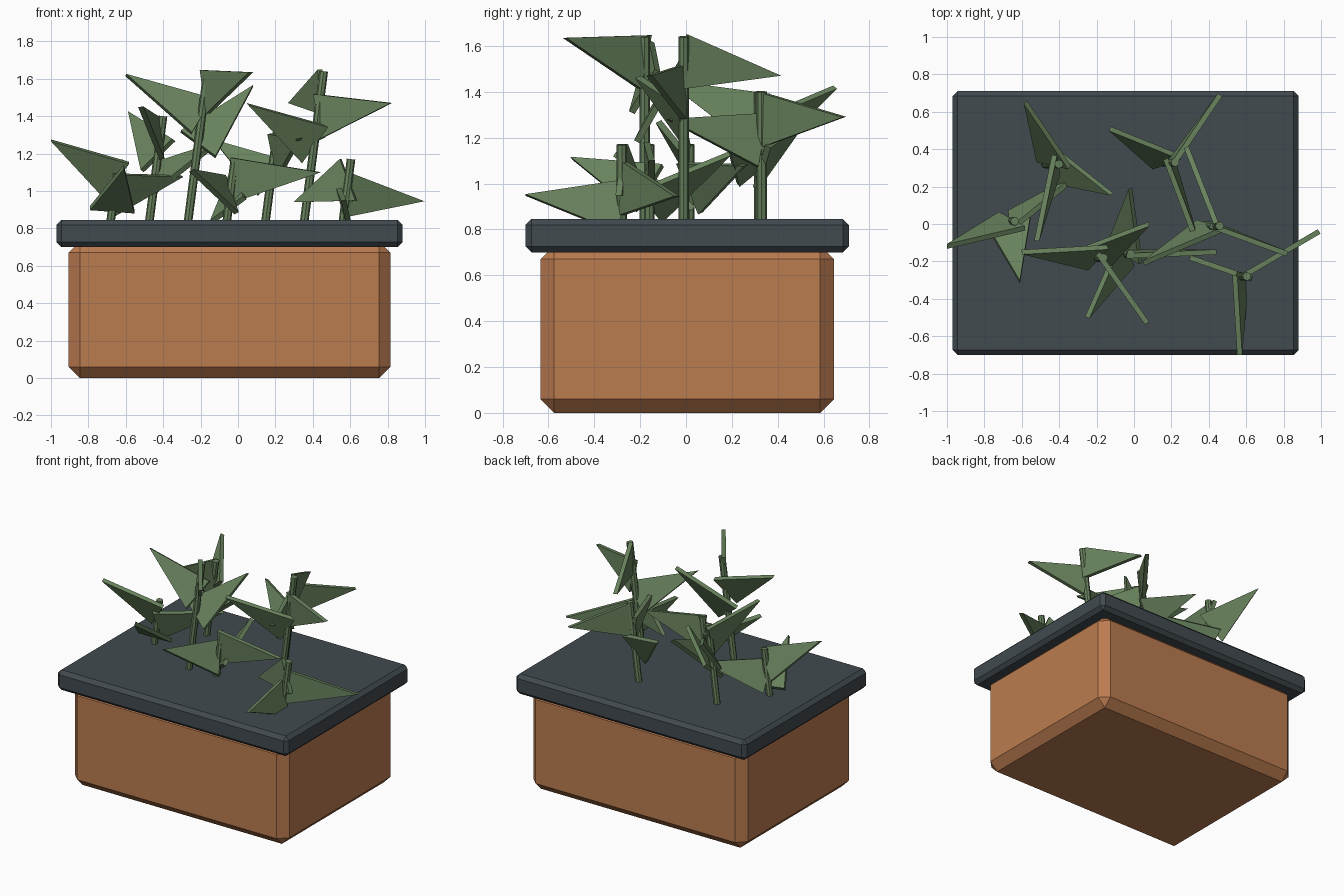
import bpy, bmesh, math
from mathutils import Vector

if "Cube" in bpy.data.objects:
    bpy.data.objects.remove(bpy.data.objects["Cube"])


def material(name, rgb):
    m = bpy.data.materials.new(name)
    m.diffuse_color = (*rgb, 1)
    m.use_nodes = True
    m.node_tree.nodes["Principled BSDF"].inputs["Base Color"].default_value = m.diffuse_color
    return m


clay = material("terracotta", (0.50, 0.20, 0.08))
slate = material("dark slate", (0.054, 0.069, 0.08))
green = material("leaf green", (0.14, 0.225, 0.11))


def finish(name, bm, mat):
    bmesh.ops.recalc_face_normals(bm, faces=bm.faces)
    me = bpy.data.meshes.new(name)
    bm.to_mesh(me)
    bm.free()
    me.materials.append(mat)
    ob = bpy.data.objects.new(name, me)
    bpy.context.collection.objects.link(ob)
    return ob


def bevelled_box(name, lo, hi, bevel, mat):
    bm = bmesh.new()
    bmesh.ops.create_cube(bm, size=1)
    lo, hi = Vector(lo), Vector(hi)
    for v in bm.verts:
        v.co = Vector([(lo[a] + hi[a]) / 2 + v.co[a] * (hi[a] - lo[a]) for a in range(3)])
    bmesh.ops.bevel(bm, geom=bm.edges[:], offset=bevel, segments=1, affect='EDGES')
    return finish(name, bm, mat)


# Planter body and its wide lid-like rim
bevelled_box("planter_body", (-0.905, -0.635, 0), (0.815, 0.645, 0.73), 0.06, clay)
bevelled_box("planter_rim", (-0.97, -0.70, 0.70), (0.88, 0.71, 0.845), 0.026, slate)


def stem(name, a, b, r=0.023, sides=8):
    bm = bmesh.new()
    d = b - a
    q = d.to_track_quat('Z', 'Y')
    rings = [[bm.verts.new(p + q @ Vector((r * math.cos(t), r * math.sin(t), 0)))
              for t in [2 * math.pi * k / sides for k in range(sides)]] for p in (a, b)]
    for k in range(sides):
        n = (k + 1) % sides
        bm.faces.new((rings[0][k], rings[0][n], rings[1][n], rings[1][k]))
    for ring in rings:
        bm.faces.new(ring)
    finish(name, bm, green)


def leaf(name, root, tip, roll, half=0.12, thick=0.028):
    # Triangular blade: base edge across the stem, point at the tip
    d = (tip - root).normalized()
    left = Vector((0, 0, 1)).cross(d).normalized()
    up = d.cross(left)
    r = math.radians(roll)
    w = up * math.cos(r) - left * math.sin(r)
    n = d.cross(w) * thick / 2
    pts = (root + w * half, root - w * half, tip)
    bm = bmesh.new()
    sides = [[bm.verts.new(p + s * n) for p in pts] for s in (1, -1)]
    for s in sides:
        bm.faces.new(s)
    for k in range(3):
        j = (k + 1) % 3
        bm.faces.new((sides[0][k], sides[0][j], sides[1][j], sides[1][k]))
    finish(name, bm, green)


# Stems come in three heights; each carries three leaves at these heights
tops = (1.17, 1.40, 1.64)
roots = ((0.90, 0.98, 1.06), (1.07, 1.19, 1.28), (1.25, 1.40, 1.53))
# Per plant: depth, then (tip x, y, z, roll) of each leaf
plants = (
    (0.015, ((-0.61, -0.31, 1.13, 85), (-0.30, 0.26, 1.08, 20), (-1.00, -0.12, 1.27, -30))),
    (0.32, ((-0.12, 0.16, 1.25, -45), (-0.58, 0.65, 1.42, 35), (-0.52, -0.09, 1.45, 10))),
    (-0.18, ((0.08, 0.00, 1.56, -40), (-0.60, -0.15, 1.62, 30), (0.07, -0.53, 1.635, 0))),
    (-0.16, ((-0.02, 0.19, 1.13, 50), (-0.25, -0.50, 1.11, 30), (0.44, -0.15, 1.10, 5))),
    (0.33, ((-0.13, 0.51, 1.27, 30), (0.33, -0.08, 1.28, 8), (0.46, 0.69, 1.29, 5))),
    (-0.01, ((0.05, -0.21, 1.465, -25), (0.82, -0.16, 1.47, 3), (0.28, 0.41, 1.47, 0))),
    (-0.28, ((0.565, -0.70, 0.95, 15), (0.99, -0.04, 0.945, 0), (0.30, -0.18, 0.94, 0))),
)
for i, (y, tips) in enumerate(plants):
    x0 = -0.68 + 0.207 * i                # where the stem leaves the soil
    slope = 0.13

    def on_stem(z):
        return Vector((x0 + slope * (z - 0.845), y, z))

    stem(f"stem_{i + 1}", on_stem(0.78), on_stem(tops[i % 3]))
    for k, (tx, ty, tz, roll) in enumerate(tips):
        leaf(f"leaf_{i + 1}_{k + 1}", on_stem(roots[i % 3][k]), Vector((tx, ty, tz)), roll)
